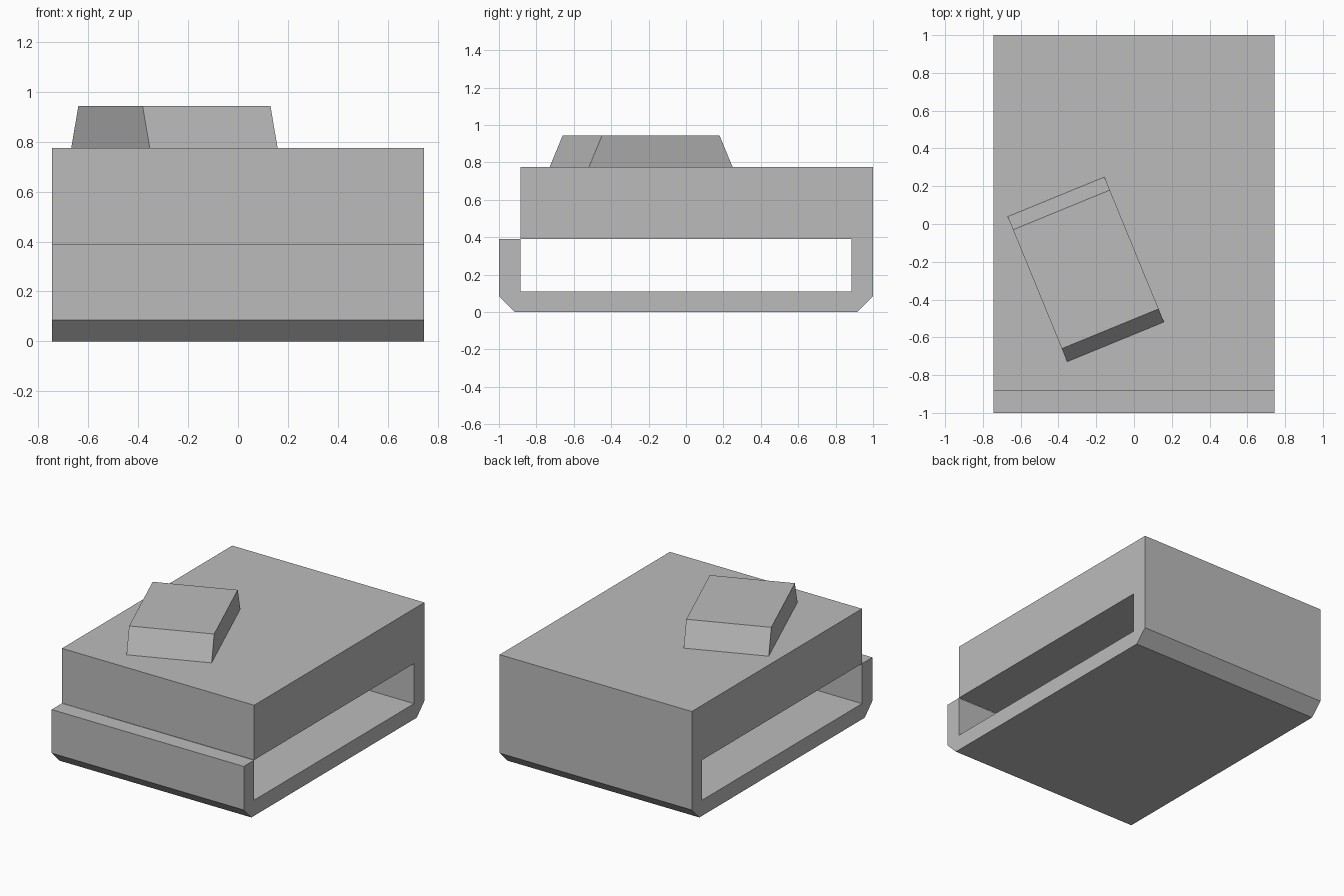
import bpy, bmesh, math
from mathutils import Matrix

cube = bpy.data.objects.get("Cube")
if cube:
    bpy.data.objects.remove(cube, do_unlink=True)

grey = bpy.data.materials.new("plain_grey")
grey.use_nodes = True
colour = (0.5, 0.5, 0.5, 1)
grey.diffuse_color = colour
grey.node_tree.nodes["Principled BSDF"].inputs["Base Color"].default_value = colour


def extrude_profile(name, profile, width, matrix=Matrix()):
    """Extrude a (y, z) side profile along x, centred on x = 0."""
    bm = bmesh.new()
    face = bm.faces.new([bm.verts.new((-width / 2, y, z)) for y, z in profile])
    side = bmesh.ops.extrude_face_region(bm, geom=[face])["geom"]
    moved = [v for v in side if isinstance(v, bmesh.types.BMVert)]
    bmesh.ops.translate(bm, verts=moved, vec=(width, 0, 0))
    bmesh.ops.recalc_face_normals(bm, faces=bm.faces)
    mesh = bpy.data.meshes.new(name)
    bm.to_mesh(mesh)
    bm.free()
    mesh.materials.append(grey)
    obj = bpy.data.objects.new(name, mesh)
    obj.matrix_world = matrix
    bpy.context.collection.objects.link(obj)
    return obj


# Body: chamfered tray, back wall and thick top around a through slot
slot, lip, top = 0.885, 0.39, 0.775
extrude_profile("slotted_body", [
    (-0.915, 0), (0.915, 0), (1, 0.085), (1, top), (-slot, top), (-slot, lip + 0.001),
    (slot, lip + 0.001), (slot, 0.11), (-slot, 0.11), (-slot, lip), (-1, lip), (-1, 0.085),
], 1.49)

# Turned block on the top, sloping at both ends
extrude_profile("top_block", [(-0.415, 0), (0.415, 0), (0.34, 0.168), (-0.34, 0.168)], 0.554,
                Matrix.Translation((-0.255, -0.24, top)) @ Matrix.Rotation(math.radians(22.3), 4, "Z"))
